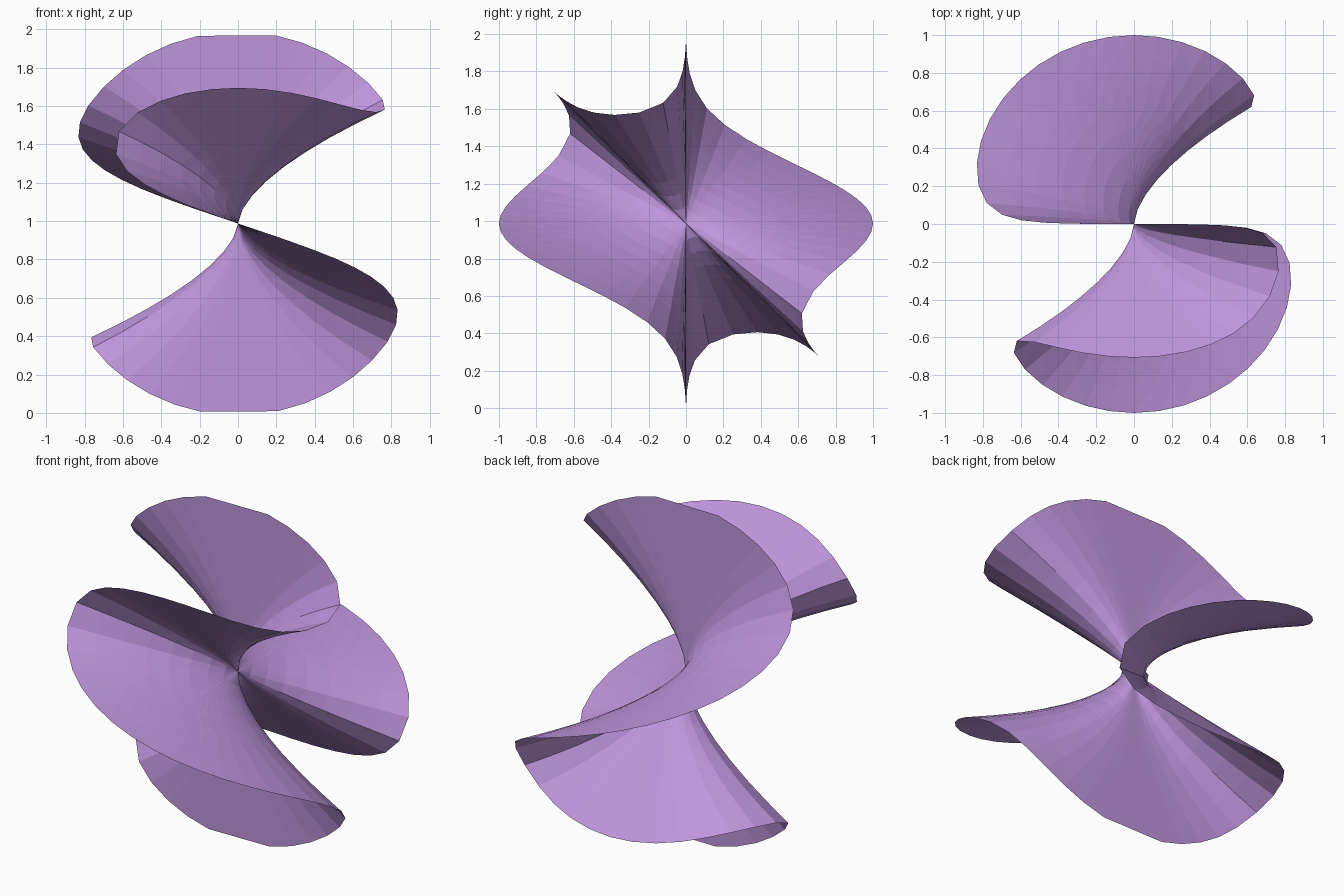
import bpy, bmesh, math

if "Cube" in bpy.data.objects:
    bpy.data.objects.remove(bpy.data.objects["Cube"])

K = 25.0          # strength of the bend (cubic / quintic balance)
CENTRE = 0.987    # height of the pinch point
COUNT = 88        # points round the rim
RINGS = 8         # rings from pinch point to rim


def bend(a, r):
    """Depth x of the sheet x^3 = -K y z^3 (y + z) at polar position (a, r)."""
    y, z = r * math.cos(a), r * math.sin(a)
    g = -K * y * z ** 3 * (y + z)
    return math.copysign(abs(g) ** (1 / 3), g)


def rim_radius(a):
    """Radius at which the sheet leaves the unit ball."""
    lo, hi = 0.0, 1.0
    for _ in range(40):
        m = (lo + hi) / 2
        if m * m + bend(a, m) ** 2 < 1:
            lo = m
        else:
            hi = m
    return lo


def point(a, r):
    return (bend(a, r), r * math.cos(a), r * math.sin(a))


# fine rim samples, crowded where the sheet turns steep
stops = [0, math.pi / 2, 3 * math.pi / 4, math.pi]
stops += [s + math.pi for s in stops[1:]]
fine = []
for a0, a1 in zip(stops, stops[1:]):
    for i in range(400):
        s = i / 400
        fine.append(a0 + (a1 - a0) * s ** 3 * (10 - 15 * s + 6 * s * s))
radii = [rim_radius(a) for a in fine]
rim = [point(a, r) for a, r in zip(fine, radii)]

# pick even steps along the rim, flattening the topmost tips
length = [0.0]
for i in range(len(rim)):
    length.append(length[-1] + math.dist(rim[i], rim[(i + 1) % len(rim)]))
step = length[-1] / COUNT
picked, k = [], 0
for i in range(len(rim)):
    if k < COUNT and length[i] >= k * step - 1e-9:
        k += 1
        if abs(rim[i][2]) <= CENTRE:
            picked.append((fine[i], radii[i]))

# sheet as a fan of rings
bm = bmesh.new()
hub = bm.verts.new((0, 0, CENTRE))
rays = []
for a, r in picked:
    ray = []
    for j in range(1, RINGS + 1):
        x, y, z = point(a, r * j / RINGS)
        ray.append(bm.verts.new((x, y, z + CENTRE)))
    rays.append(ray)
for i, p in enumerate(rays):
    q = rays[(i + 1) % len(rays)]
    bm.faces.new((hub, p[0], q[0]))
    for j in range(RINGS - 1):
        bm.faces.new((p[j], p[j + 1], q[j + 1], q[j]))
bmesh.ops.triangulate(bm, faces=[f for f in bm.faces if len(f.verts) > 3])

mesh = bpy.data.meshes.new("twisted_sheet")
bm.to_mesh(mesh)
bm.free()
purple = bpy.data.materials.new("soft purple")
purple.diffuse_color = (0.52, 0.30, 0.72, 1)
purple.use_nodes = True
purple.node_tree.nodes["Principled BSDF"].inputs["Base Color"].default_value = purple.diffuse_color
mesh.materials.append(purple)
sheet = bpy.data.objects.new("twisted_sheet", mesh)
bpy.context.collection.objects.link(sheet)
